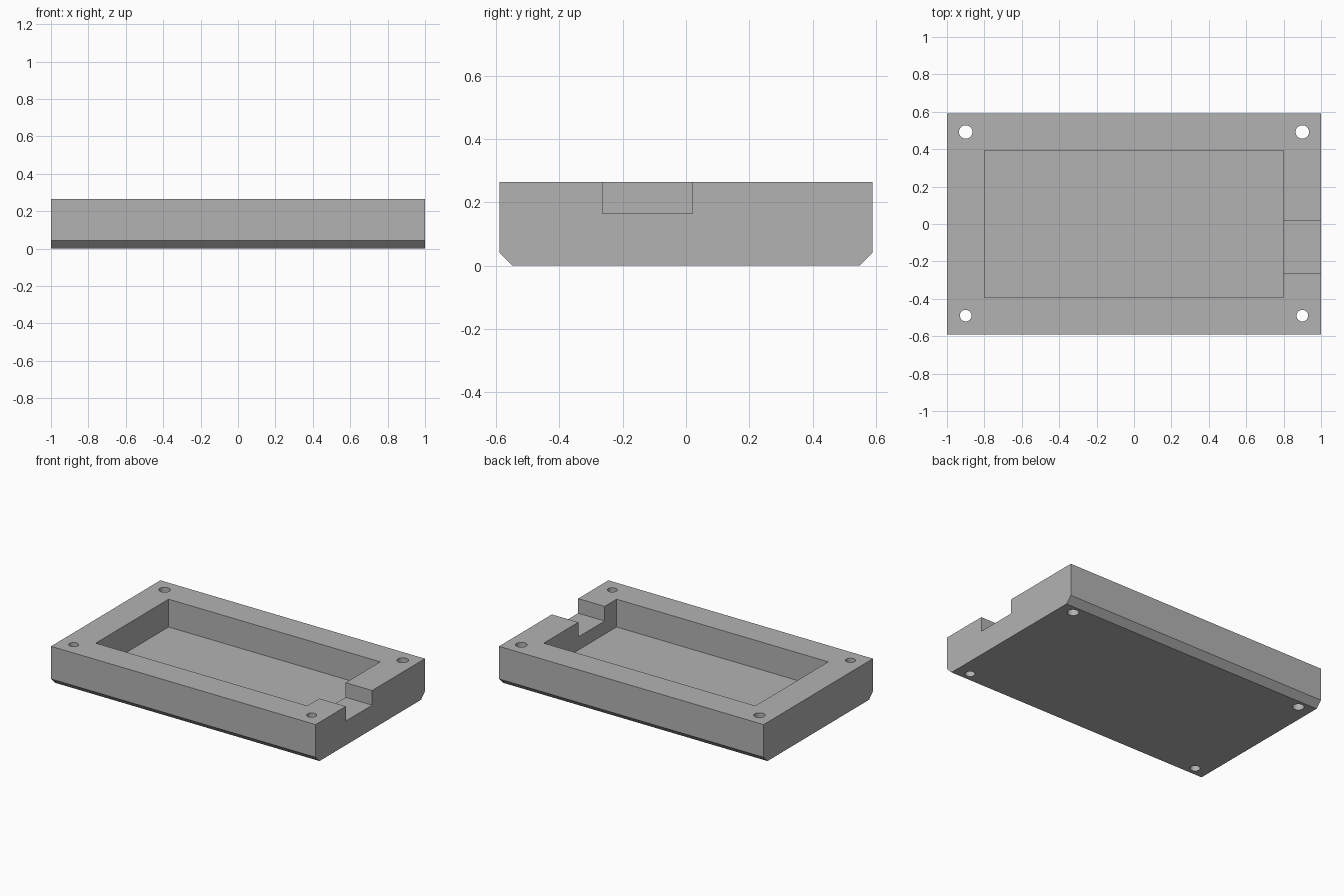
import bpy, bmesh, math

if "Cube" in bpy.data.objects:
    bpy.data.objects.remove(bpy.data.objects["Cube"], do_unlink=True)

HALF_X, HALF_Y, TOP = 1.0, 0.59, 0.265
CHAMFER = 0.042

grey = bpy.data.materials.new("plain_grey")
grey.use_nodes = True
colour = (0.45, 0.45, 0.45, 1)
grey.diffuse_color = colour
grey.node_tree.nodes["Principled BSDF"].inputs["Base Color"].default_value = colour


def extruded_tray(name):
    """Side profile with chamfered lower edges, extruded along x."""
    half = [(HALF_Y - CHAMFER, 0), (HALF_Y, CHAMFER), (HALF_Y, TOP)]
    profile = half + [(-y, z) for y, z in reversed(half)]
    bm = bmesh.new()
    face = bm.faces.new([bm.verts.new((-HALF_X, y, z)) for y, z in profile])
    grown = bmesh.ops.extrude_face_region(bm, geom=[face])["geom"]
    verts = [g for g in grown if isinstance(g, bmesh.types.BMVert)]
    bmesh.ops.translate(bm, verts=verts, vec=(2 * HALF_X, 0, 0))
    bmesh.ops.recalc_face_normals(bm, faces=bm.faces)
    mesh = bpy.data.meshes.new(name)
    bm.to_mesh(mesh)
    bm.free()
    obj = bpy.data.objects.new(name, mesh)
    bpy.context.collection.objects.link(obj)
    mesh.materials.append(grey)
    return obj


def box_cutter(x0, x1, y0, y1, z0, z1):
    bpy.ops.mesh.primitive_cube_add(
        size=1, location=((x0 + x1) / 2, (y0 + y1) / 2, (z0 + z1) / 2))
    obj = bpy.context.object
    obj.scale = (x1 - x0, y1 - y0, z1 - z0)
    return obj


def hole_cutter(x, y, radius):
    bpy.ops.mesh.primitive_cylinder_add(
        vertices=32, radius=radius, depth=1, location=(x, y, 0.1))
    return bpy.context.object


def cut(target, cutter):
    cutter.hide_render = True
    cutter.data.materials.append(grey)
    mod = target.modifiers.new("cut", 'BOOLEAN')
    mod.operation = 'DIFFERENCE'
    mod.solver = 'EXACT'
    mod.object = cutter
    bpy.context.view_layer.objects.active = target
    bpy.ops.object.modifier_apply(modifier=mod.name)
    bpy.data.objects.remove(cutter, do_unlink=True)


tray = extruded_tray("enclosure_tray")

# Main pocket and the cable notch through the left wall
cut(tray, box_cutter(-0.8, 0.8, -0.393, 0.393, 0.075, 0.5))
cut(tray, box_cutter(0.7, 1.2, -0.264, 0.02, 0.165, 0.5))

# Corner screw holes, wider at the back
for side in (-1, 1):
    cut(tray, hole_cutter(side * 0.9, 0.492, 0.036))
    cut(tray, hole_cutter(side * 0.9, -0.49, 0.031))

# Smooth hole walls, sharp edges elsewhere
bpy.ops.object.select_all(action='DESELECT')
tray.select_set(True)
bpy.context.view_layer.objects.active = tray
bpy.ops.object.shade_smooth_by_angle(angle=math.radians(30))
